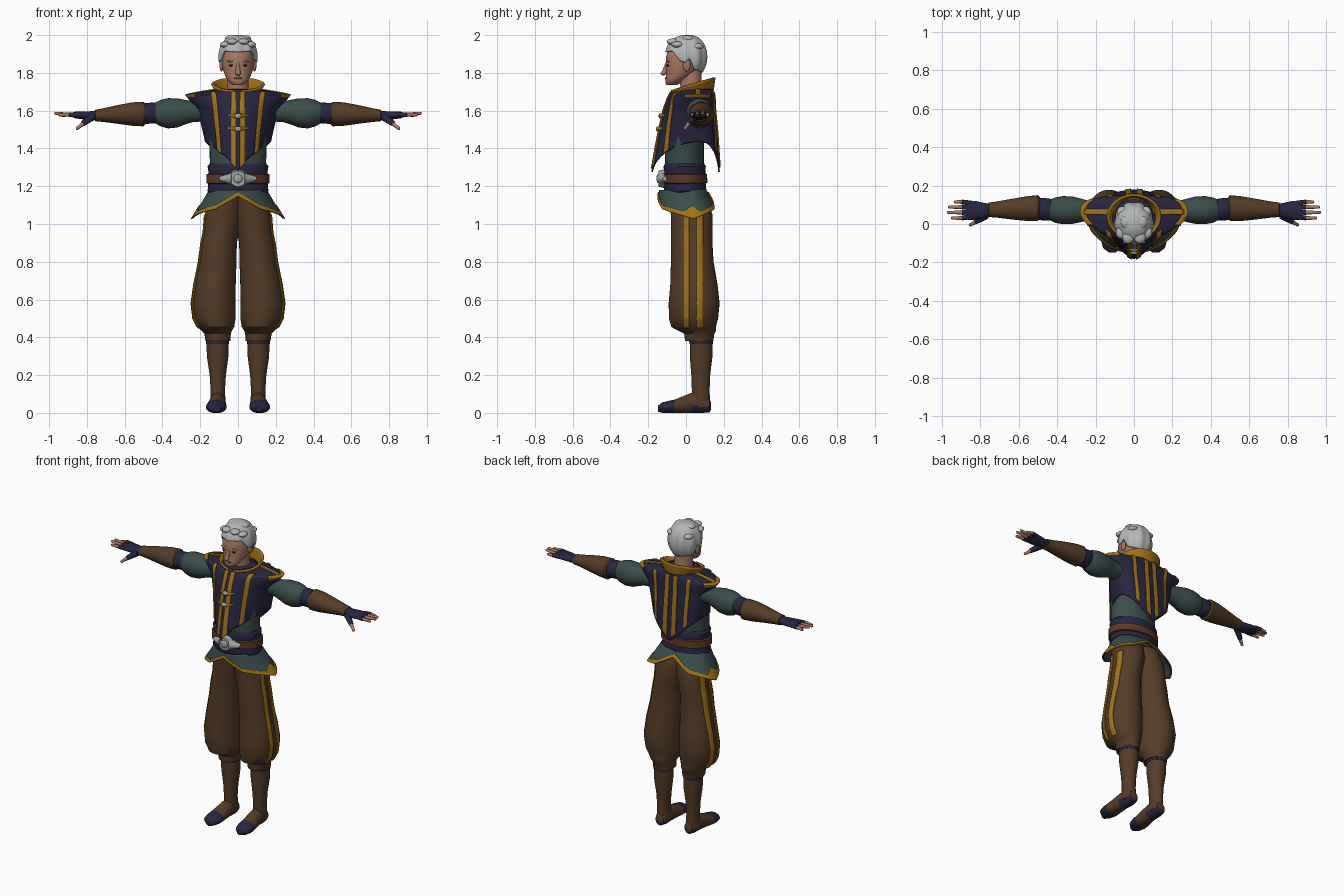
import bpy, bmesh, math
from mathutils import Vector, Matrix

if "Cube" in bpy.data.objects:
    bpy.data.objects.remove(bpy.data.objects["Cube"])

COLOURS = {
    "navy": (.022, .019, .055), "teal": (.042, .075, .07), "brown": (.09, .045, .02),
    "gold": (.36, .17, .008), "skin": (.40, .19, .12), "hair_grey": (.45, .47, .46),
    "silver": (.36, .38, .38), "leather": (.12, .04, .018), "dark": (.02, .015, .015),
    "lip": (.27, .11, .08)}
MATS = {}
for key, c in COLOURS.items():
    MATS[key] = bpy.data.materials.new(key)
    MATS[key].diffuse_color = (*c, 1)


def finish(name, bm, mats, mirror=False, thick=0, rule=None):
    """Turn a bmesh into a smooth shaded object."""
    bmesh.ops.recalc_face_normals(bm, faces=bm.faces)
    for e in bm.edges:
        e.smooth = e.calc_face_angle(0) < 0.7
    for f in bm.faces:
        f.smooth = True
        if rule:
            f.material_index = rule(f.calc_center_median())
    me = bpy.data.meshes.new(name)
    bm.to_mesh(me)
    bm.free()
    ob = bpy.data.objects.new(name, me)
    bpy.context.collection.objects.link(ob)
    for m in mats.split():
        me.materials.append(MATS[m])
    if mirror:
        ob.modifiers.new("mirror", "MIRROR")
    if thick:
        s = ob.modifiers.new("thickness", "SOLIDIFY")
        s.thickness, s.offset = thick, 0
    return ob


def loft(name, axis, rings, mats, mirror=False, n=32, rule=None):
    """Elliptic rings (position, centre a, centre b, radius a, radius b) along an axis."""
    bm, loops = bmesh.new(), []
    for t, ca, cb, ra, rb in rings:
        loop = []
        for i in range(n):
            a = math.tau * i / n
            p = [ca + ra * math.cos(a), cb + rb * math.sin(a)]
            p.insert("xyz".index(axis), t)
            p[2] = max(p[2], 0)
            loop.append(bm.verts.new(p))
        loops.append(loop)
    for lo, hi in zip(loops, loops[1:]):
        for i in range(n):
            j = (i + 1) % n
            bm.faces.new((lo[i], lo[j], hi[j], hi[i]))
    bm.faces.new(loops[0])
    bm.faces.new(loops[-1])
    return finish(name, bm, mats, mirror, 0, rule)


def sheet(name, f, nu, nv, mat, thick=.006, mirror=True):
    """Grid surface from f(u, v), with u and v running 0..1."""
    bm = bmesh.new()
    g = [[bm.verts.new(f(i / nu, j / nv)) for j in range(nv + 1)] for i in range(nu + 1)]
    for i in range(nu):
        for j in range(nv):
            bm.faces.new((g[i][j], g[i + 1][j], g[i + 1][j + 1], g[i][j + 1]))
    bmesh.ops.remove_doubles(bm, verts=bm.verts, dist=1e-5)
    return finish(name, bm, mat, mirror, thick)


def tube(name, p, q, r1, r2, mat, mirror=True):
    p, q = Vector(p), Vector(q)
    d = q - p
    m = Matrix.Translation((p + q) / 2) @ d.to_track_quat("Z", "Y").to_matrix().to_4x4()
    bm = bmesh.new()
    bmesh.ops.create_cone(bm, cap_ends=True, segments=14, radius1=r1, radius2=r2, depth=d.length, matrix=m)
    return finish(name, bm, mat, mirror)


def blob(name, loc, size, mat, mirror=False):
    bm = bmesh.new()
    bmesh.ops.create_uvsphere(bm, u_segments=18, v_segments=10, radius=1,
                              matrix=Matrix.Translation(loc) @ Matrix.Diagonal((*size, 1)))
    return finish(name, bm, mat, mirror)


def lin(table, z):
    """Linear lookup in rows sorted by their first entry."""
    z = min(max(z, table[0][0]), table[-1][0])
    for a, b in zip(table, table[1:]):
        if z <= b[0]:
            k = (z - a[0]) / (b[0] - a[0])
            return [p + (q - p) * k for p, q in zip(a[1:], b[1:])]


def body(rows):
    """Rows (z, half width, front y, back y) to centred rings."""
    return [(z, 0, (f + b) / 2, w, (b - f) / 2) for z, w, f, b in rows]


# trousers, side stripes, boots
PANTS = [(.38, .106, .07, .066, .075), (.42, .108, .07, .07, .08), (.435, .112, .06, .08, .1),
         (.455, .117, .04, .097, .118), (.5, .125, .04, .112, .13), (.58, .13, .043, .116, .135),
         (.68, .122, .042, .11, .125), (.8, .108, .033, .1, .113), (.9, .1, .03, .094, .11),
         (.96, .088, .03, .094, .11), (1.05, .075, .03, .1, .11), (1.14, .06, .01, .09, .1)]
loft("trouser_leg", "z", PANTS, "brown", True, 40)


def stripe_on_leg(y0, y1):
    def f(u, v):
        y, z = y0 + (y1 - y0) * u, 1.05 - .6 * v
        cx, cy, rx, ry = lin(PANTS, z)
        return cx + rx * math.sqrt(max(0, 1 - ((y - cy) / ry) ** 2)) + .003, y, z
    return f


for y0, y1 in ((-.01, .017), (.055, .09)):
    sheet("trouser_stripe", stripe_on_leg(y0, y1), 4, 60, "gold")
loft("boot_shaft", "z", [(.03, .107, .078, .042, .05), (.12, .107, .078, .038, .047), (.2, .107, .078, .043, .05),
     (.3, .108, .08, .057, .06), (.4, .109, .08, .058, .06)], "brown", True)
loft("boot_band", "z", [(.365, .109, .08, .06, .062), (.385, .109, .08, .062, .064)], "navy", True)
loft("foot", "y", [(-.148, .113, .022, .018, .016), (-.125, .116, .028, .045, .028), (-.09, .115, .031, .055, .033),
     (-.06, .114, .034, .054, .036), (-.02, .111, .042, .048, .045), (.03, .108, .052, .043, .054),
     (.09, .106, .048, .042, .05), (.125, .106, .04, .03, .037), (.133, .106, .035, .012, .015)],
     "brown navy", True, 28, lambda c: int(c.y < -.06 or (c.y > .02 and c.z < .035)))

# shirt and belt
loft("shirt", "z", body([(1.14, .14, -.1, .1), (1.3, .148, -.11, .095), (1.42, .152, -.112, .095),
     (1.5, .168, -.1, .11), (1.6, .17, -.09, .12), (1.66, .15, -.06, .12)]), "teal")
loft("waist_sash", "z", body([(1.16, .15, -.112, .102), (1.175, .162, -.118, .11), (1.2, .158, -.116, .105),
     (1.28, .157, -.116, .102), (1.305, .161, -.119, .105), (1.32, .15, -.112, .097)]), "navy", n=40)
loft("belt", "z", body([(1.212, .155, -.115, .1), (1.217, .168, -.125, .113), (1.263, .168, -.125, .112),
     (1.268, .155, -.115, .1)]), "leather", n=40)
tube("buckle_disc", (0, -.115, 1.24), (0, -.145, 1.24), .05, .042, "silver", False)
blob("buckle_boss", (0, -.145, 1.24), (.024, .012, .024), "silver")
tube("buckle_wing", (.03, -.125, 1.24), (.095, -.11, 1.24), .032, .012, "silver")


# flared skirt with gold hem
def skirt_bottom(th):
    near = min(th, math.pi - th)
    return 1.03 + .06 * abs(math.cos(th)) + .06 * max(0, 1 - near / .6)


def skirt_point(th, z, off=0):
    k = max(0, (1.18 - z) / .15)
    c = math.cos(th)
    depth = .17 + .025 * k if c > 0 else .075 + .08 * k
    return (.15 + .09 * k + off) * math.sin(th), .04 - (depth + off) * c - .01 * (1 - k), z


def hem(u, v):
    th = math.pi * u
    height = .022 + .05 * max(0, 1 - abs(th - math.pi / 2) / .27)
    zb = skirt_bottom(th)
    return skirt_point(th, zb - .003 + min(height, 1.175 - zb) * v, .005)


sheet("skirt", lambda u, v: skirt_point(math.pi * u, 1.18 + (skirt_bottom(math.pi * u) - 1.18) * v), 56, 8, "teal")
sheet("skirt_hem", hem, 80, 6, "gold")

# vest: rows of z, half width, front y, back y
VEST = [(1.26, .15, -.182, .176), (1.4, .163, -.158, .167), (1.5, .185, -.138, .16), (1.6, .21, -.115, .15),
        (1.655, .252, -.095, .148), (1.68, .272, -.083, .145), (1.695, .2, -.075, .142), (1.71, .105, -.065, .14)]


def vest_point(th, z, off=0):
    w, f, b = lin(VEST, z)
    s, c = abs(math.sin(th)), math.cos(th)
    e = 2 / 1.7 if c > 0 else 2 / 2.8
    reach = (.06 - f if c > 0 else b - .06) + off
    y = .06 - math.copysign(reach * abs(c) ** e, c)
    return ((w + off) * s ** e if s > 1e-6 else 0), y, z + off * .8


def vest_bottom(s):
    return 1.275 + .16 * s ** .9


def vest_shell(u, v):
    th = math.pi * u
    return vest_point(th, 1.71 + (vest_bottom(abs(math.sin(th))) - 1.71) * v ** 1.5)


def vest_stripe(top, low, back):
    """Vertical band between x pairs given at the top and at the bottom."""
    def f(u, v):
        xs = [a + (b - a) * v for a, b in zip(top, low)]
        x = xs[0] + (xs[1] - xs[0]) * u
        z = 1.695 + (vest_bottom(x / .16) - 1.695) * v ** 1.3
        w = lin(VEST, z)[0]
        th = math.asin(min(1, (x / w) ** (1.4 if back else .85)))
        return vest_point(math.pi - th if back else th, z, .007)
    return f


sheet("vest", vest_shell, 64, 34, "navy", .008)
sheet("vest_front_band", vest_stripe((.01, .036), (.01, .034), False), 4, 40, "gold")
sheet("vest_outer_band", vest_stripe((.115, .142), (.085, .105), False), 4, 40, "gold")
sheet("vest_back_band", vest_stripe((.015, .042), (.015, .045), True), 4, 40, "gold")
sheet("vest_back_outer_band", vest_stripe((.11, .135), (.09, .112), True), 4, 40, "gold")
sheet("shoulder_trim", lambda u, v: vest_point(1.05 + 1.25 * u, 1.686 - .02 * v, .006), 24, 6, "gold")
sheet("shoulder_seam", lambda u, v: vest_point(1.47 + .2 * u, 1.71 - .026 * v, .006), 4, 8, "gold")
for z, y in ((1.572, -.133), (1.503, -.148)):
    blob("clasp_knot", (0, y, z), (.02, .012, .014), "silver")
    tube("clasp_wing", (.01, y, z), (.058, y + .03, z + .004), .013, .004, "gold")


# collar
def collar(u, v):
    th = .16 + (math.pi - .16) * u
    c = math.cos(th)
    z0, z1 = 1.69 - .012 * c, 1.742 - .033 * c
    return ((.105 + .032 * v) * math.sin(th) if u < 1 else 0), .037 - (.103 + .01 * v) * c, z0 + (z1 - z0) * v


sheet("collar", collar, 40, 6, "gold", .012)
loft("inner_collar", "z", body([(1.64, .1, -.05, .13), (1.695, .1, -.06, .13), (1.715, .065, -.04, .1)]), "navy")

# sleeves, bracers, hands
loft("puff_sleeve", "x", [(.15, .07, 1.6, .05, .055), (.24, .07, 1.595, .052, .056), (.28, .071, 1.592, .062, .065),
     (.32, .072, 1.588, .071, .077), (.37, .072, 1.586, .073, .08), (.41, .072, 1.587, .066, .07),
     (.445, .073, 1.588, .05, .05)], "teal", True)
loft("elbow_band", "x", [(.42, .074, 1.588, .05, .05), (.44, .075, 1.588, .058, .056), (.49, .078, 1.585, .058, .055),
     (.53, .078, 1.583, .05, .05)], "navy", True)
loft("bracer", "x", [(.49, .082, 1.583, .058, .055), (.5, .083, 1.582, .067, .065), (.56, .08, 1.582, .064, .062),
     (.64, .077, 1.58, .053, .049), (.72, .075, 1.576, .041, .035), (.755, .074, 1.574, .038, .031),
     (.76, .074, 1.574, .028, .024)], "brown", True)
loft("glove", "x", [(.74, .074, 1.574, .03, .024), (.78, .072, 1.574, .038, .023), (.82, .071, 1.575, .048, .021),
     (.86, .071, 1.577, .051, .018), (.875, .072, 1.578, .045, .012)], "navy", True)
for y, tip, tz in ((.115, .935, 1.575), (.088, .965, 1.586), (.06, .97, 1.586), (.031, .95, 1.578)):
    mid = (.895, y, 1.579)
    tube("finger_sleeve", (.85, .072 + (y - .072) * .85, 1.577), mid, .0135, .0125, "navy")
    tube("finger", mid, (tip - .004, y, tz), .0105, .008, "skin")
    blob("fingertip", (tip - .006, y, tz), (.009, .008, .008), "skin", True)
tube("thumb_sleeve", (.77, .045, 1.568), (.823, .012, 1.53), .021, .014, "navy")
tube("thumb", (.818, .014, 1.533), (.85, -.004, 1.507), .012, .008, "skin")
blob("thumb_tip", (.85, -.004, 1.507), (.009, .009, .009), "skin", True)

# head
loft("neck", "z", body([(1.66, .06, -.03, .09), (1.73, .056, -.03, .085), (1.82, .056, -.04, .08)]), "skin")
loft("head", "z", body([(1.735, .022, -.1, -.05), (1.742, .036, -.107, -.035), (1.76, .053, -.109, -.01),
     (1.78, .066, -.107, .03), (1.81, .077, -.105, .065), (1.84, .084, -.107, .085), (1.88, .086, -.106, .095),
     (1.92, .082, -.096, .095), (1.95, .066, -.07, .085), (1.975, .035, -.035, .05)]), "skin")
tube("nose_bridge", (0, -.1, 1.855), (0, -.117, 1.798), .007, .014, "skin", False)
blob("nose_tip", (0, -.12, 1.797), (.015, .014, .011), "skin")
blob("lips", (0, -.104, 1.772), (.023, .008, .006), "lip")
blob("eye", (.035, -.094, 1.84), (.013, .009, .006), "dark", True)
blob("eyebrow", (.037, -.094, 1.861), (.021, .009, .005), "hair_grey", True)
blob("ear", (.087, .004, 1.84), (.011, .02, .033), "skin", True)

# hair cap with soft locks
HAIRLINE = [(0, 1.91), (.8, 1.915), (1.2, 1.865), (1.45, 1.855), (1.65, 1.88), (1.95, 1.82), (3.15, 1.8)]


def hair(u, v):
    a = math.pi * u
    phi = v * math.acos((lin(HAIRLINE, a)[0] - 1.885) / .112)
    r = math.sin(phi) ** .8 * (1 + .03 * math.cos(9 * a) * math.sin(phi)) if phi > 0 else 0
    y = .01 - r * (.115 if a < math.pi / 2 else .1) * math.cos(a)
    return (r * .098 * math.sin(a) if u < 1 else 0), y, 1.885 + .112 * math.cos(phi)


sheet("hair", hair, 54, 22, "hair_grey", .008)
for x, y, z in ((.03, -.07, 1.965), (.065, -.045, 1.95), (.04, .01, 1.982), (.06, .06, 1.94)):
    blob("hair_lock", (x, y, z), (.03, .032, .017), "hair_grey", True)

for m in bpy.data.materials:
    if m.users and not m.is_grease_pencil:
        m.use_nodes = True
        m.node_tree.nodes["Principled BSDF"].inputs["Base Color"].default_value = m.diffuse_color
